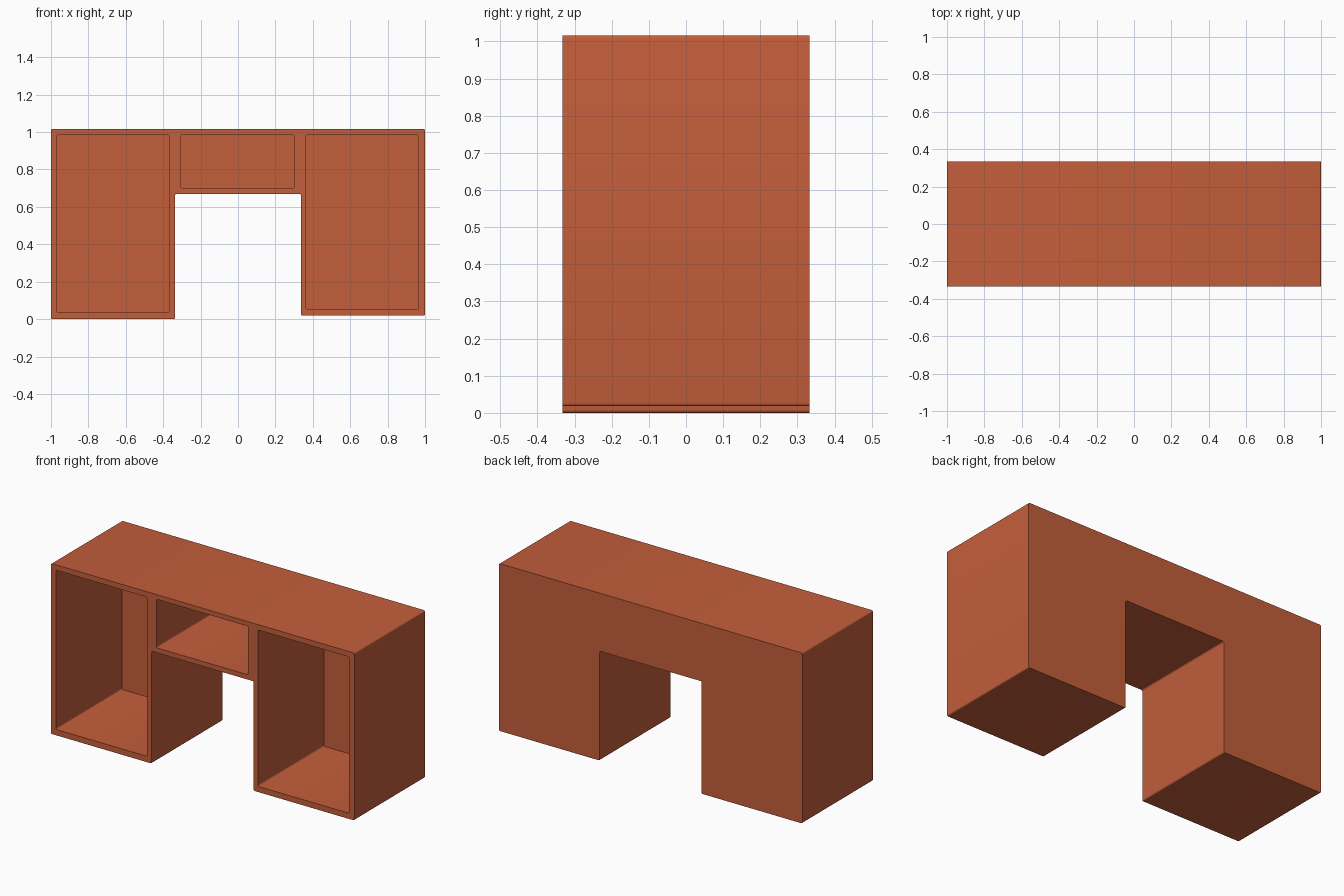
import bpy, bmesh
from mathutils import Vector

if "Cube" in bpy.data.objects:
    bpy.data.objects.remove(bpy.data.objects["Cube"])

DEPTH = 0.333      # half depth of the desk
BACK = 0.29        # y of the compartments' back wall

clay = bpy.data.materials.new("terracotta")
clay.diffuse_color = (0.55, 0.112, 0.044, 1)
clay.use_nodes = True
clay.node_tree.nodes["Principled BSDF"].inputs["Base Color"].default_value = clay.diffuse_color


def rounded(points, r, steps=3):
    """Profile with every corner slightly rounded."""
    out = []
    n = len(points)
    for i in range(n):
        p = Vector(points[i])
        a = p + (Vector(points[i - 1]) - p).normalized() * r
        b = p + (Vector(points[(i + 1) % n]) - p).normalized() * r
        for k in range(steps + 1):
            t = k / steps
            out.append(a * (1 - t) ** 2 + p * 2 * t * (1 - t) + b * t * t)
    return out


def prism(name, points, y0, y1, r):
    """Extrude an x-z profile from y0 to y1."""
    bm = bmesh.new()
    face = bm.faces.new([bm.verts.new((p.x, y0, p.y)) for p in rounded(points, r)])
    ext = bmesh.ops.extrude_face_region(bm, geom=[face], use_keep_orig=True)
    verts = [g for g in ext["geom"] if isinstance(g, bmesh.types.BMVert)]
    bmesh.ops.translate(bm, vec=(0, y1 - y0, 0), verts=verts)
    bmesh.ops.recalc_face_normals(bm, faces=bm.faces)
    me = bpy.data.meshes.new(name)
    bm.to_mesh(me)
    bm.free()
    me.materials.append(clay)
    ob = bpy.data.objects.new(name, me)
    bpy.context.collection.objects.link(ob)
    return ob


# Desk body: two pedestals joined by a bridge, the right one slightly shorter
desk = prism("desk_body", [
    (-1, 0), (-0.336, 0), (-0.336, 0.67), (0.336, 0.67),
    (0.336, 0.018), (1, 0.018), (1, 1.016), (-1, 1.016)], -DEPTH, DEPTH, 0.009)

# Open compartments cut in from the front: left, middle, right
bpy.context.view_layer.objects.active = desk
desk.select_set(True)
for side, x0, x1, z0, z1 in [
        ("left", -0.968, -0.368, 0.035, 0.984),
        ("middle", -0.304, 0.300, 0.699, 0.988),
        ("right", 0.364, 0.965, 0.052, 0.984)]:
    cutter = prism(side + "_compartment_cutter",
                   [(x0, z0), (x1, z0), (x1, z1), (x0, z1)], -DEPTH - 0.1, BACK, 0.008)
    cutter.hide_render = True
    mod = desk.modifiers.new(side, "BOOLEAN")
    mod.object = cutter
    mod.operation = "DIFFERENCE"
    mod.solver = "EXACT"
    bpy.ops.object.modifier_apply(modifier=mod.name)
    bpy.data.objects.remove(cutter)

bpy.ops.object.shade_smooth_by_angle(angle=0.6)
